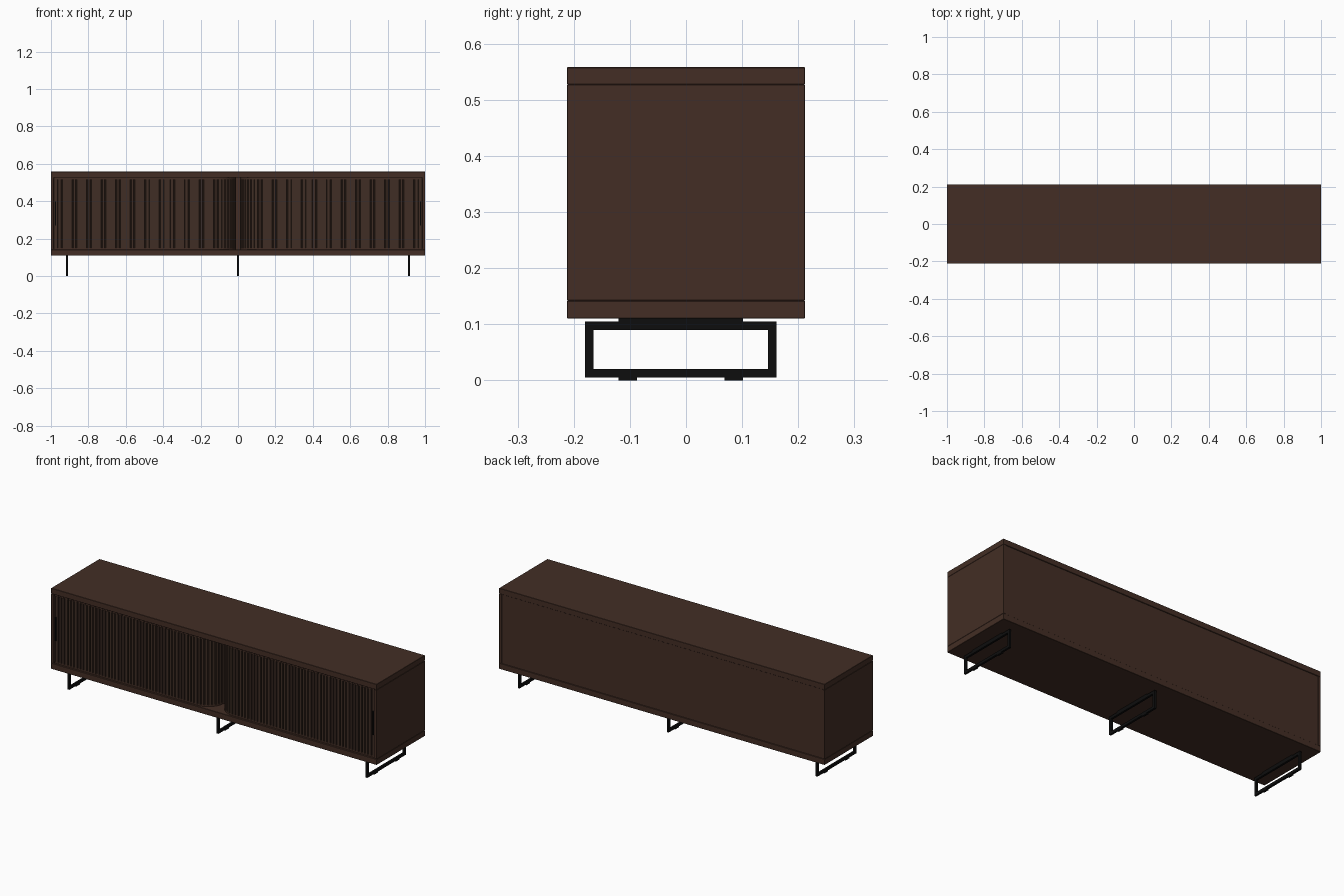
import bpy, bmesh, math
from mathutils import Vector

if "Cube" in bpy.data.objects:
    bpy.data.objects.remove(bpy.data.objects["Cube"], do_unlink=True)


def material(name, rgb, rough):
    m = bpy.data.materials.new(name)
    m.use_nodes = True
    m.diffuse_color = (*rgb, 1)
    shader = m.node_tree.nodes["Principled BSDF"]
    shader.inputs["Base Color"].default_value = (*rgb, 1)
    shader.inputs["Roughness"].default_value = rough
    return m


WOOD = material("dark walnut", (0.056, 0.027, 0.018), 0.6)
SLAT = material("slat walnut", (0.050, 0.027, 0.018), 0.6)
METAL = material("black metal", (0.004, 0.004, 0.004), 0.5)


def finish(bm, name, mat):
    bmesh.ops.recalc_face_normals(bm, faces=bm.faces)
    mesh = bpy.data.meshes.new(name)
    bm.to_mesh(mesh)
    bm.free()
    mesh.materials.append(mat)
    ob = bpy.data.objects.new(name, mesh)
    bpy.context.collection.objects.link(ob)
    return ob


def box(name, x, y, z, mat, bevel=0.0):
    """Box spanning the (low, high) pairs x, y and z."""
    bm = bmesh.new()
    bmesh.ops.create_cube(bm, size=1)
    for v in bm.verts:
        v.co = [(a + b) / 2 + c * (b - a) for (a, b), c in zip((x, y, z), v.co)]
    ob = finish(bm, name, mat)
    if bevel:
        mod = ob.modifiers.new("eased_edges", "BEVEL")
        mod.width = bevel
    return ob


# Carcass
FRONT, BACK = -0.212, 0.212
BASE, FLOOR, CEIL, TOP = 0.11, 0.142, 0.527, 0.558
box("top_panel", (-1, 1), (FRONT, BACK), (CEIL, TOP), WOOD, 0.0012)
box("bottom_panel", (-1, 1), (FRONT, BACK), (BASE, FLOOR), WOOD, 0.0012)
box("back_panel", (-0.984, 0.984), (0.195, 0.208), (FLOOR, CEIL), WOOD)
for side, s in (("right", -1), ("left", 1)):
    box(side + "_side_panel", sorted((s, s * 0.984)), (FRONT, BACK), (FLOOR, CEIL), WOOD, 0.0012)

# Sliding door path: along the front, round a quarter turn, then into the cabinet
START, BEND, RADIUS, FACE = 0.983, 0.11, 0.1, -0.203
STRAIGHT = START - BEND
ARC = RADIUS * math.pi / 2
TAIL = 0.15


def door_point(s, depth):
    if s <= STRAIGHT:
        pos, normal = Vector((START - s, FACE)), Vector((0, -1))
    else:
        t = min((s - STRAIGHT) / RADIUS, math.pi / 2)
        normal = Vector((-math.sin(t), -math.cos(t)))
        pos = Vector((BEND, FACE + RADIUS)) + normal * RADIUS
        pos.y += max(0, s - STRAIGHT - ARC)
    return pos - normal * depth


def path_strip(name, samples, thick, z, sign, mat):
    """Sweep a wall along the door path; samples are (distance, front depth)."""
    bm = bmesh.new()
    rings = []
    for s, depth in samples:
        a, b = door_point(s, depth), door_point(s, thick)
        corners = ((a, z[0]), (a, z[1]), (b, z[1]), (b, z[0]))
        rings.append([bm.verts.new((sign * p.x, p.y, h)) for p, h in corners])
    for r, q in zip(rings, rings[1:]):
        for i in range(4):
            j = (i + 1) % 4
            bm.faces.new((r[i], r[j], q[j], q[i]))
    bm.faces.new(rings[0])
    bm.faces.new(rings[-1])
    return finish(bm, name, mat)


# Slatted doors, with a thin rail above and below each
PITCH, GROOVE = 0.0194, 0.007
count = int((STRAIGHT + ARC + TAIL) / PITCH)
slats = []
for i in range(count):
    s = i * PITCH
    slats += [(s, GROOVE), (s + 0.004, GROOVE), (s + 0.0052, 0), (s + PITCH - 0.0012, 0)]
smooth = [(0, 0.001)] + [(STRAIGHT + ARC * i / 16, 0.001) for i in range(17)]
smooth.append((STRAIGHT + ARC + TAIL, 0.001))
for side, s in (("right", -1), ("left", 1)):
    path_strip(side + "_slatted_door", slats, 0.013, (0.15, 0.516), s, SLAT)
    path_strip(side + "_upper_rail", smooth, 0.012, (0.516, CEIL), s, WOOD)
    path_strip(side + "_lower_rail", smooth, 0.012, (FLOOR, 0.15), s, WOOD)
    box(side + "_door_pull", sorted((s * 0.972, s * 0.979)), (-0.209, -0.2), (0.27, 0.4), METAL)

# Three rectangular loop legs with mounting plates and floor pads
BAR, HALF = 0.015, 0.0055
for label, cx in (("right", -0.915), ("middle", 0), ("left", 0.915)):
    x = (cx - HALF, cx + HALF)
    y0, y1, z0, z1 = -0.18, 0.161, 0.005, 0.105
    name = label + "_leg_"
    box(name + "upper_bar", x, (y0, y1), (z1 - BAR, z1), METAL)
    box(name + "lower_bar", x, (y0, y1), (z0, z0 + BAR), METAL)
    box(name + "front_post", x, (y0, y0 + BAR), (z0 + BAR, z1 - BAR), METAL)
    box(name + "back_post", x, (y1 - BAR, y1), (z0 + BAR, z1 - BAR), METAL)
    box(name + "mounting_plate", x, (-0.12, 0.102), (z1, BASE), METAL)
    for end, py in (("front", -0.12), ("back", 0.069)):
        box(name + end + "_pad", x, (py, py + 0.033), (0, z0), METAL)
